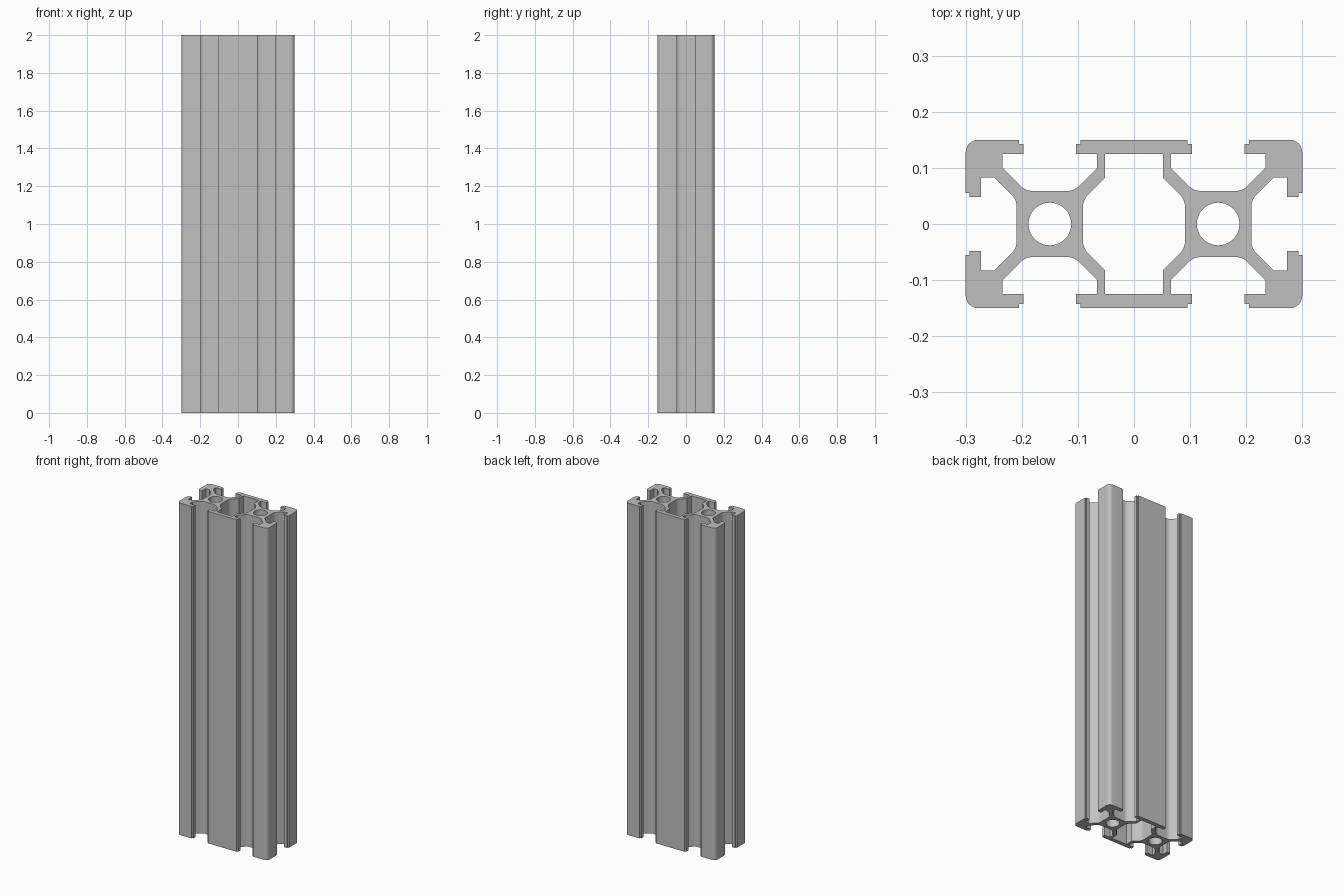
import bpy
import bmesh
import math
from mathutils import Vector

if "Cube" in bpy.data.objects:
    bpy.data.objects.remove(bpy.data.objects["Cube"], do_unlink=True)

LENGTH = 2.0


def rounded(points, steps=6):
    """Replace each (x, y, radius) corner of an open path by an arc."""
    result = []
    for i, (x, y, *radius) in enumerate(points):
        here = Vector((x, y))
        if not radius:
            result.append(here)
            continue
        a = (Vector(points[i - 1][:2]) - here).normalized()
        # The last point turns into its own mirror image below the x axis
        after = Vector(points[i + 1][:2]) if i + 1 < len(points) else Vector((x, -y))
        b = (after - here).normalized()
        half = a.angle(b) / 2
        centre = here + (a + b).normalized() * radius[0] / math.sin(half)
        start = here + a * radius[0] / math.tan(half) - centre
        end = here + b * radius[0] / math.tan(half) - centre
        for k in range(steps + 1):
            t = k / steps
            result.append(centre + start.lerp(end, t).normalized() * radius[0])
    return result


def four_way(quarter):
    """Mirror a quarter outline across both axes into a closed loop."""
    def flip(sx, sy):
        return [Vector((p.x * sx, p.y * sy)) for p in quarter]
    return quarter + flip(1, -1)[::-1] + flip(-1, -1) + flip(-1, 1)[::-1]


def circle(cx, radius, count=40):
    return [Vector((cx + radius * math.cos(k * math.tau / count),
                    radius * math.sin(k * math.tau / count))) for k in range(count)]


# Outer outline: front lip, slot, corner block, side slot
outline = four_way(rounded([
    (.095, .15), (.095, .143), (.103, .143), (.103, .125), (.0655, .125), (.0655, .1),
    (.1065, .059, .03), (.1935, .059, .03),
    (.2345, .1), (.2345, .125), (.197, .125), (.197, .143), (.205, .143), (.205, .15),
    (.3, .15, .022),
    (.3, .055), (.293, .055), (.293, .048), (.273, .048), (.273, .083), (.249, .083),
    (.209, .043, .03),
]))

# Central cavity and the two round bores
cavity = four_way(rounded([(.052, .125), (.052, .082), (.091, .043, .03)]))
loops = [outline, cavity, circle(-.15, .038), circle(.15, .038)]

# Extrude the section: walls along every loop, then both end caps
bm = bmesh.new()
caps = ([], [])
for loop in loops:
    rings = [[bm.verts.new((p.x, p.y, z)) for p in loop] for z in (0, LENGTH)]
    n = len(loop)
    for ring, cap in zip(rings, caps):
        cap.extend(bm.edges.new((ring[i], ring[(i + 1) % n])) for i in range(n))
    for i in range(n):
        j = (i + 1) % n
        bm.faces.new((rings[0][i], rings[0][j], rings[1][j], rings[1][i]))
for cap, direction in zip(caps, (-1, 1)):
    bmesh.ops.triangle_fill(bm, edges=cap, use_beauty=True, normal=(0, 0, direction))
bmesh.ops.recalc_face_normals(bm, faces=bm.faces)

mesh = bpy.data.meshes.new("slotted_rail")
bm.to_mesh(mesh)
bm.free()
rail = bpy.data.objects.new("slotted_rail", mesh)
bpy.context.collection.objects.link(rail)

# Plain aluminium grey
grey = bpy.data.materials.new("aluminium_grey")
grey.use_nodes = True
colour = (.53, .53, .53, 1)
grey.diffuse_color = colour
grey.node_tree.nodes["Principled BSDF"].inputs["Base Color"].default_value = colour
mesh.materials.append(grey)

bpy.ops.object.select_all(action='DESELECT')
rail.select_set(True)
bpy.context.view_layer.objects.active = rail
bpy.ops.object.shade_smooth_by_angle(angle=math.radians(30))
